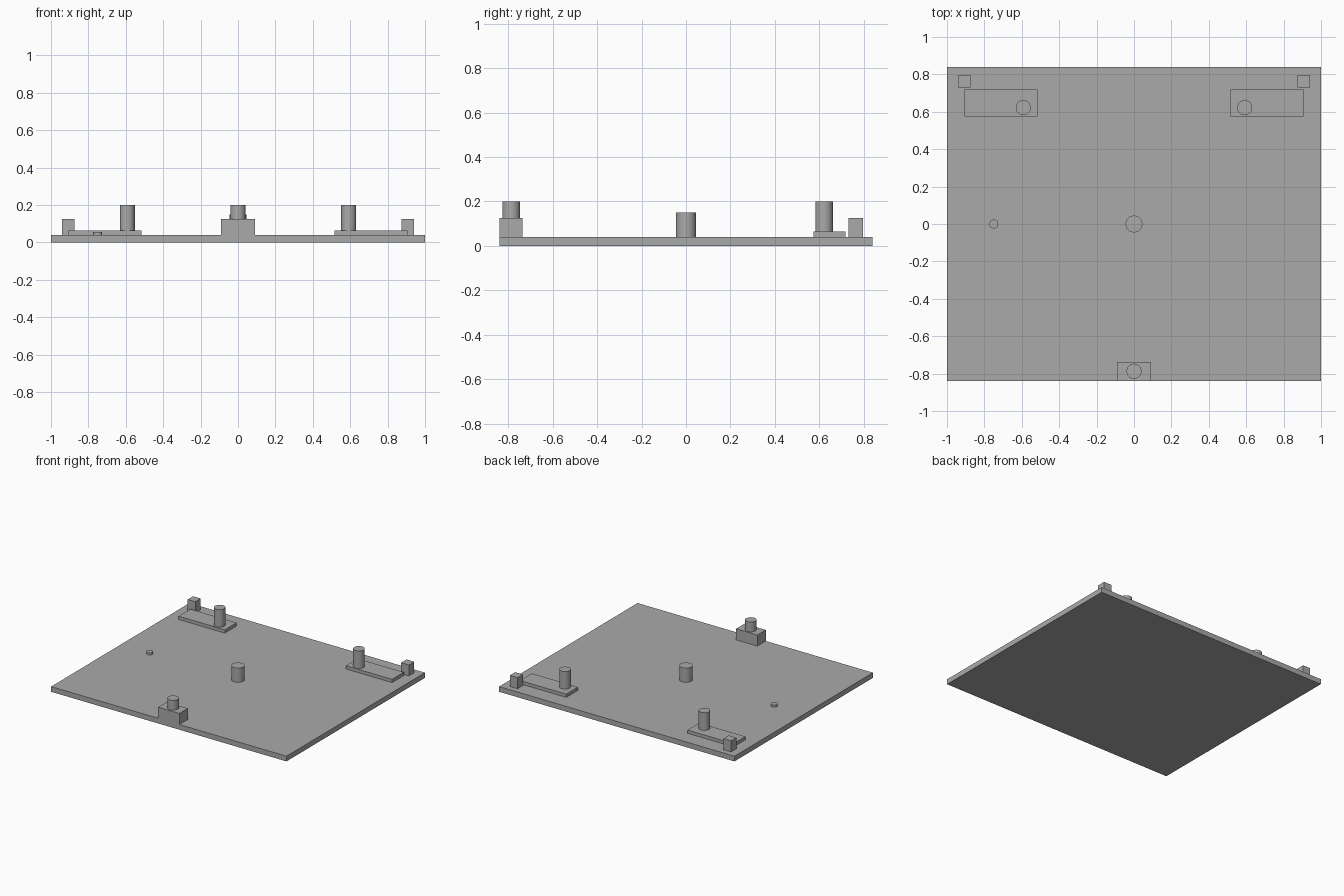
import bpy
import math

cube = bpy.data.objects.get("Cube")
if cube:
    bpy.data.objects.remove(cube, do_unlink=True)

grey = bpy.data.materials.new("plain grey")
grey.use_nodes = True
GREY = (0.4, 0.4, 0.4, 1)
grey.diffuse_color = GREY
grey.node_tree.nodes["Principled BSDF"].inputs["Base Color"].default_value = GREY

PLATE_TOP = 0.04


def box(name, x0, x1, y0, y1, z0, z1):
    bpy.ops.mesh.primitive_cube_add(
        size=1, location=((x0 + x1) / 2, (y0 + y1) / 2, (z0 + z1) / 2))
    ob = bpy.context.object
    ob.name = name
    ob.scale = (x1 - x0, y1 - y0, z1 - z0)
    bpy.ops.object.transform_apply(location=False, rotation=False, scale=True)
    ob.data.materials.append(grey)


def peg(name, x, y, radius, z0, z1):
    bpy.ops.mesh.primitive_cylinder_add(
        vertices=48, radius=radius, depth=z1 - z0, location=(x, y, (z0 + z1) / 2))
    ob = bpy.context.object
    ob.name = name
    ob.data.materials.append(grey)
    bpy.ops.object.shade_smooth_by_angle(angle=math.radians(30))


# Base plate
box("base_plate", -1, 1, -0.84, 0.84, 0, PLATE_TOP)

# Centre post and small locating pin
peg("centre_post", 0, 0, 0.045, PLATE_TOP, 0.15)
peg("small_pin", -0.75, 0, 0.024, PLATE_TOP, 0.056)

# Front block with its peg
box("front_block", -0.09, 0.09, -0.84, -0.737, PLATE_TOP, 0.125)
peg("front_peg", 0, -0.787, 0.04, 0.125, 0.2)

# Rear strips, pegs and corner blocks on both sides
for side, s in (("left", 1), ("right", -1)):
    xs = sorted((s * 0.515, s * 0.907))
    box(side + "_strip", *xs, 0.575, 0.718, PLATE_TOP, 0.065)
    peg(side + "_peg", s * 0.592, 0.622, 0.04, 0.065, 0.2)
    xs = sorted((s * 0.875, s * 0.94))
    box(side + "_corner_block", *xs, 0.731, 0.796, PLATE_TOP, 0.125)
